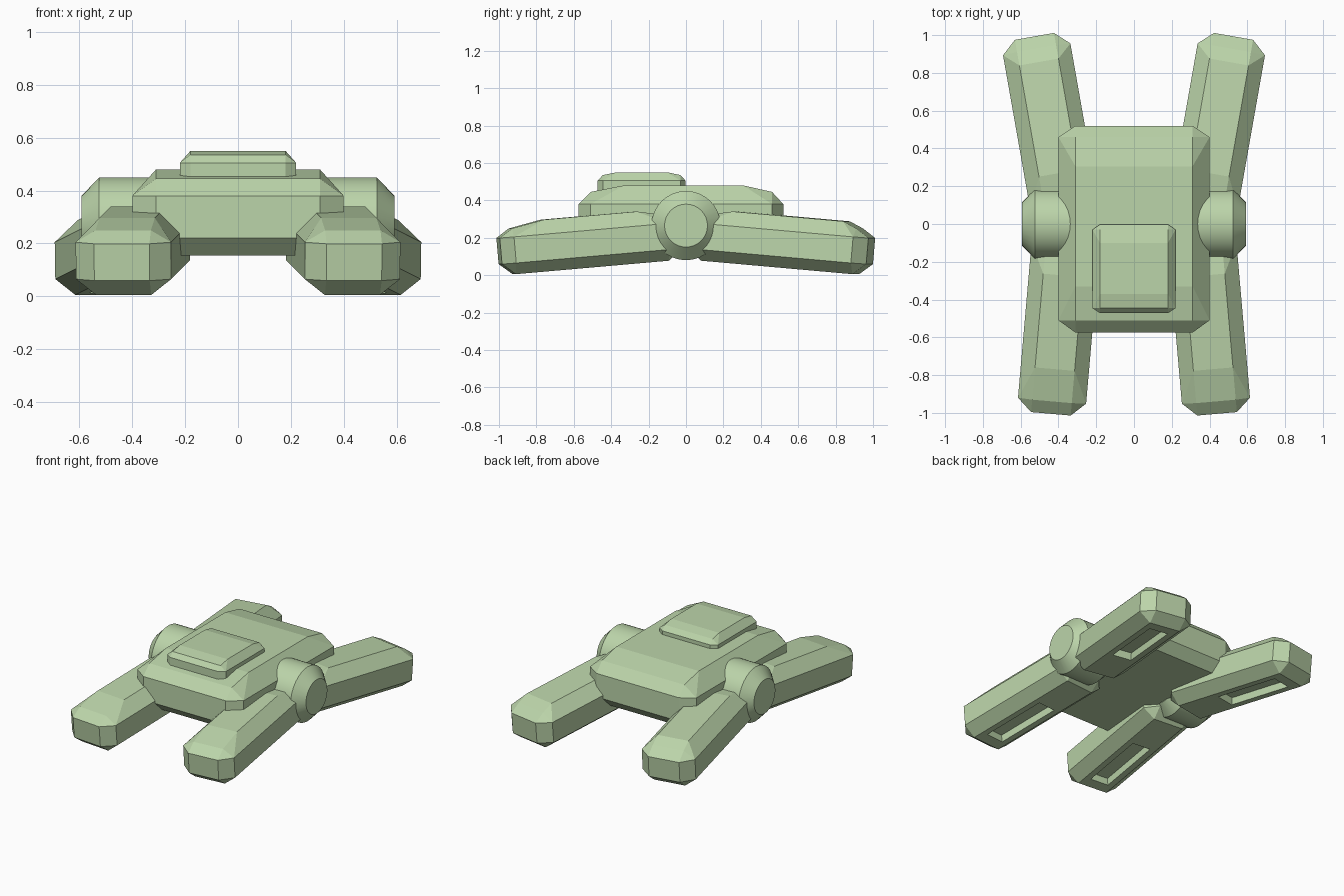
import bpy, bmesh, math
from mathutils import Matrix, Vector

if "Cube" in bpy.data.objects:
    bpy.data.objects.remove(bpy.data.objects["Cube"])

green = bpy.data.materials.new("pale_green")
green.diffuse_color = (0.50, 0.66, 0.40, 1)
green.use_nodes = True
green.node_tree.nodes["Principled BSDF"].inputs["Base Color"].default_value = green.diffuse_color


def finish(name, bm, matrix=None):
    bmesh.ops.recalc_face_normals(bm, faces=bm.faces)
    me = bpy.data.meshes.new(name)
    bm.to_mesh(me)
    bm.free()
    ob = bpy.data.objects.new(name, me)
    bpy.context.collection.objects.link(ob)
    me.materials.append(green)
    if matrix:
        ob.matrix_world = matrix
    return ob


def chamfered_block(name, w, wi, ys, zs, matrix=None):
    """Bevelled box whose top slopes down towards both ends.
    w, wi: outer and inset half widths
    ys: end, bevel, slope start, slope end, bevel, end
    zs: bottom, lower bevel, upper bevel, top at ends, top in the middle"""
    y0, y1, y2, y3, y4, y5 = ys
    z0, z1, z2, z3, z4 = zs
    bm = bmesh.new()
    for s in (-1, 1):
        for ye, yb, ym in ((y0, y1, y2), (y5, y4, y3)):
            for p in ((wi, ye, z1), (wi, ye, z2), (w, yb, z1), (w, yb, z2),
                      (wi, yb, z0), (wi, yb, z3), (wi, ym, z4)):
                bm.verts.new((s * p[0], p[1], p[2]))
    bmesh.ops.convex_hull(bm, input=bm.verts)
    bmesh.ops.dissolve_limit(bm, angle_limit=math.radians(1),
                             verts=bm.verts, edges=bm.edges)
    return finish(name, bm, matrix)


# Main body and the raised hatch on its front half
chamfered_block("body", 0.40, 0.31, (-0.575, -0.51, -0.33, 0.305, 0.46, 0.52),
                (0.155, 0.22, 0.38, 0.445, 0.48))
chamfered_block("top_hatch", 0.22, 0.18, (-0.472, -0.445, -0.37, -0.10, -0.03, -0.002),
                (0.42, 0.45, 0.505, 0.535, 0.55))


# Side hubs: turned profile around the x axis
def hub(name, side):
    bm = bmesh.new()
    profile = ((0.24, 0), (0.24, 0.115), (0.31, 0.185), (0.525, 0.185), (0.592, 0.115), (0.592, 0))
    vs = [bm.verts.new((side * x, 0, 0.265 + r)) for x, r in profile]
    es = [bm.edges.new(p) for p in zip(vs, vs[1:])]
    bmesh.ops.spin(bm, geom=vs + es, cent=(0, 0, 0.265), axis=(1, 0, 0),
                   angle=math.tau, steps=32)
    bmesh.ops.remove_doubles(bm, verts=bm.verts, dist=1e-4)
    ob = finish(name, bm)
    bpy.ops.object.select_all(action='DESELECT')
    ob.select_set(True)
    bpy.context.view_layer.objects.active = ob
    bpy.ops.object.shade_smooth_by_angle(angle=math.radians(30))


# Legs: splayed outwards, pitched down 5 degrees, slot cut in the underside
def leg(name, side, back, splay, slope_at):
    turn = -side * splay if back > 0 else math.pi + side * splay
    m = (Matrix.Translation((side * 0.352, 0, 0.086))
         @ Matrix.Rotation(turn, 4, 'Z')
         @ Matrix.Rotation(math.radians(-5), 4, 'X'))
    ob = chamfered_block(name, 0.181, 0.105, (0.03, 0.10, 0.25, slope_at, 0.925, 0.995),
                         (0, 0.06, 0.20, 0.245, 0.277), m)
    bm = bmesh.new()
    bmesh.ops.create_cube(bm, size=1, matrix=Matrix.Translation((0, 0.62, 0))
                          @ Matrix.Diagonal(Vector((0.13, 0.46, 0.10, 1))))
    cutter = finish(name + "_slot_cutter", bm, m)
    cutter.hide_render = True
    cutter.hide_viewport = True
    mod = ob.modifiers.new("underside_slot", 'BOOLEAN')
    mod.operation = 'DIFFERENCE'
    mod.solver = 'EXACT'
    mod.object = cutter


for label, side in (("left", -1), ("right", 1)):
    hub(label + "_hub", side)
    leg(label + "_front_leg", side, -1, math.radians(5), 0.75)
    leg(label + "_rear_leg", side, 1, math.radians(10), 0.85)
